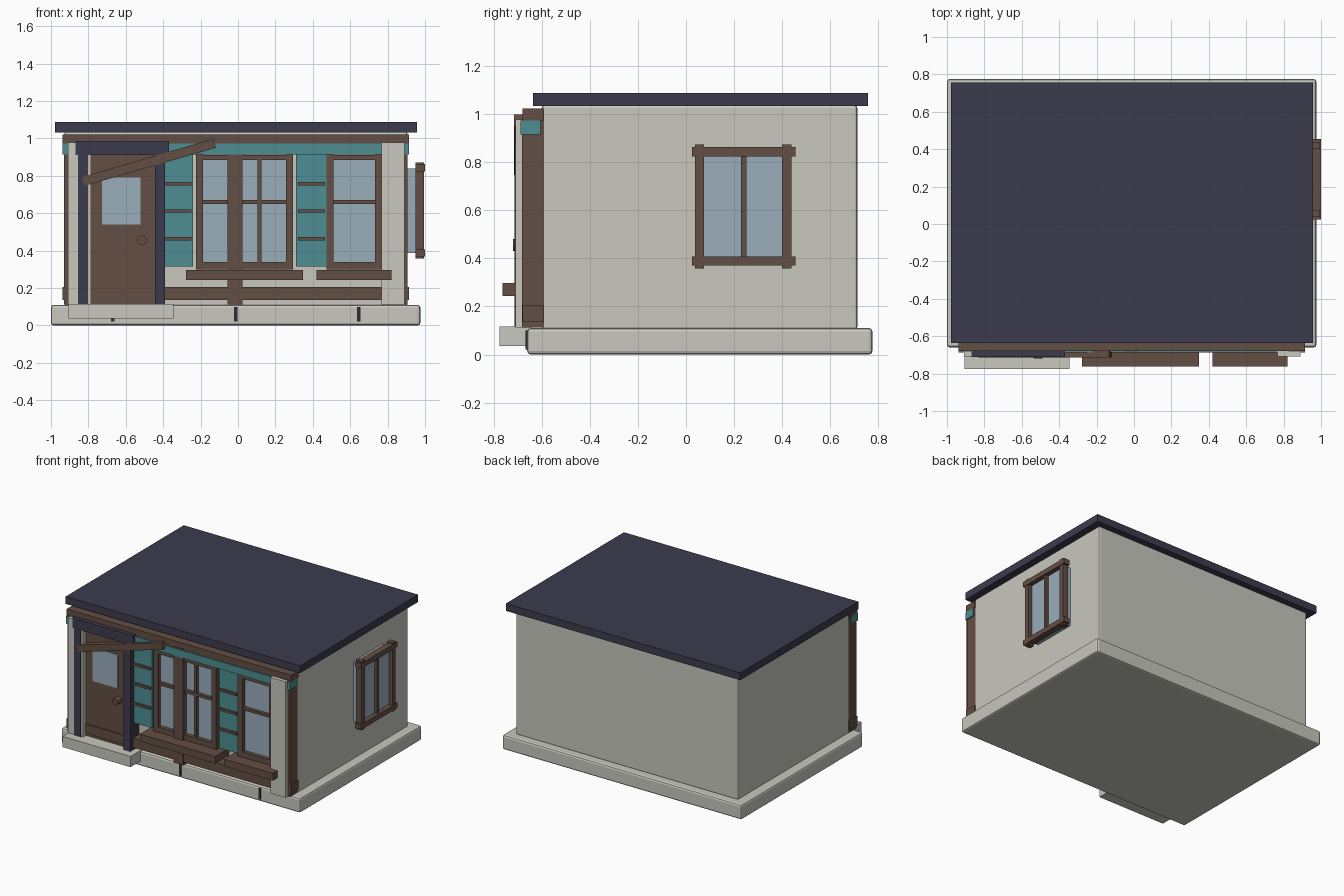
import bpy, bmesh, math
from mathutils import Matrix, Vector

if "Cube" in bpy.data.objects:
    bpy.data.objects.remove(bpy.data.objects["Cube"])


def mat(name, r, g, b):
    m = bpy.data.materials.new(name)
    m.diffuse_color = (r, g, b, 1)
    m.use_nodes = True
    m.node_tree.nodes["Principled BSDF"].inputs["Base Color"].default_value = m.diffuse_color
    return m


PLASTER = mat("plaster", 0.58, 0.58, 0.52)
ROOF = mat("dark slate", 0.046, 0.044, 0.074)
WOOD = mat("brown wood", 0.127, 0.077, 0.058)
TEAL = mat("teal paint", 0.075, 0.27, 0.29)
GLASS = mat("window glass", 0.32, 0.42, 0.50)
JOINT = mat("dark joint", 0.025, 0.025, 0.035)


def finish(name, bm, material):
    me = bpy.data.meshes.new(name)
    bm.to_mesh(me)
    bm.free()
    me.materials.append(material)
    ob = bpy.data.objects.new(name, me)
    bpy.context.collection.objects.link(ob)
    return ob


def box(name, x, y, z, material, bevel=0, tilt=0):
    """Box from (min, max) ranges, optionally bevelled or tilted about y."""
    bm = bmesh.new()
    size = [r[1] - r[0] for r in (x, y, z)]
    bmesh.ops.create_cube(bm, size=1, matrix=Matrix.Diagonal((*size, 1)))
    ob = finish(name, bm, material)
    ob.location = [(r[0] + r[1]) / 2 for r in (x, y, z)]
    ob.rotation_euler[1] = tilt
    if bevel:
        mod = ob.modifiers.new("bevel", 'BEVEL')
        mod.width = bevel
        mod.segments = 2
    return ob


# Main masses
box("foundation", (-1, 0.975), (-0.66, 0.775), (0, 0.11), PLASTER, 0.014)
box("walls", (-0.928, 0.905), (-0.6, 0.712), (0.105, 1.035), PLASTER, 0.01)
box("roof_slab", (-0.978, 0.957), (-0.635, 0.757), (1.032, 1.087), ROOF)
box("door_step", (-0.905, -0.345), (-0.775, -0.64), (0.036, 0.116), PLASTER)
for i, x in enumerate((-0.67, -0.012, 0.645)):
    box(f"foundation_joint_{i}", (x - 0.009, x + 0.009), (-0.667, -0.65), (0.02, 0.1), JOINT)

# Front timber frame
span = (-0.938, 0.913)
box("top_beam", span, (-0.68, -0.59), (0.972, 1.022), WOOD)
box("bottom_beam", span, (-0.68, -0.59), (0.135, 0.205), WOOD)
box("teal_band", span, (-0.688, -0.605), (0.915, 0.972), TEAL)
for name, x in (("left_post", -0.89), ("middle_post", -0.015), ("right_post", 0.865)):
    box(name, (x - 0.04, x + 0.04), (-0.682, -0.59), (0.112, 0.98), WOOD)
for name, x in (("left_pilaster", -0.847), ("right_pilaster", 0.828)):
    box(name, (x - 0.062, x + 0.062), (-0.708, -0.62), (0.112, 0.977), PLASTER)

# Door with window, knob, posts, lintel and slanted brace
box("door", (-0.785, -0.44), (-0.672, -0.59), (0.112, 0.92), WOOD)
box("door_window", (-0.727, -0.52), (-0.678, -0.67), (0.54, 0.79), GLASS)
bm = bmesh.new()
bmesh.ops.create_cone(bm, cap_ends=True, segments=16, radius1=0.025, radius2=0.025, depth=0.05,
                      matrix=Matrix.Translation((-0.513, -0.695, 0.456)) @ Matrix.Rotation(math.pi / 2, 4, 'X'))
finish("door_knob", bm, WOOD)
for name, x in (("left_door_post", -0.828), ("right_door_post", -0.418)):
    box(name, (x - 0.027, x + 0.027), (-0.712, -0.61), (0.112, 0.915), ROOF)
box("door_lintel", (-0.87, -0.37), (-0.711, -0.61), (0.911, 0.985), ROOF)
box("slanted_brace", (-0.841, -0.111), (-0.715, -0.66), (0.847, 0.897), WOOD, tilt=-math.radians(16.2))


# Front windows
def front_window(name, x0, x1, mullions):
    box(name + "_glass", (x0, x1), (-0.645, -0.59), (0.31, 0.9), GLASS)
    y = (-0.678, -0.6)
    box(name + "_left_stile", (x0, x0 + 0.038), y, (0.3, 0.915), WOOD)
    box(name + "_right_stile", (x1 - 0.038, x1), y, (0.3, 0.915), WOOD)
    box(name + "_top_rail", (x0, x1), (-0.674, -0.6), (0.885, 0.912), WOOD)
    box(name + "_bottom_rail", (x0, x1), (-0.674, -0.6), (0.3, 0.34), WOOD)
    box(name + "_crossbar", (x0, x1), (-0.668, -0.6), (0.65, 0.67), WOOD)
    for m in mullions:
        box(name + "_mullion", (m - 0.011, m + 0.011), (-0.67, -0.6), (0.31, 0.9), WOOD)
    c = (x0 + x1) / 2
    w = (x1 - x0) / 2 + 0.052
    box(name + "_sill", (c - w, c + w), (-0.763, -0.6), (0.243, 0.297), WOOD)


front_window("wide_window", -0.225, 0.295, (0.115,))
front_window("narrow_window", 0.472, 0.77, ())

# Teal shutters with slats
for side, x in (("left", -0.322), ("right", 0.393)):
    box(side + "_shutter", (x - 0.082, x + 0.082), (-0.67, -0.59), (0.315, 0.915), TEAL)
    for i, z in enumerate((0.463, 0.612, 0.757)):
        box(f"{side}_shutter_slat_{i}", (x - 0.073, x + 0.073), (-0.684, -0.66), (z - 0.009, z + 0.009), WOOD)

# Side window
box("side_window_glass", (0.89, 0.965), (0.07, 0.41), (0.388, 0.838), GLASS)
for name, y in (("front", 0.056), ("back", 0.419)):
    box(f"side_window_{name}_stile", (0.95, 0.995), (y - 0.019, y + 0.019), (0.358, 0.872), WOOD)
for name, z in (("bottom", 0.388), ("top", 0.843)):
    box(f"side_window_{name}_rail", (0.95, 1.0), (0.025, 0.455), (z - 0.019, z + 0.019), WOOD)
box("side_window_mullion", (0.95, 0.988), (0.229, 0.251), (0.39, 0.84), WOOD)
